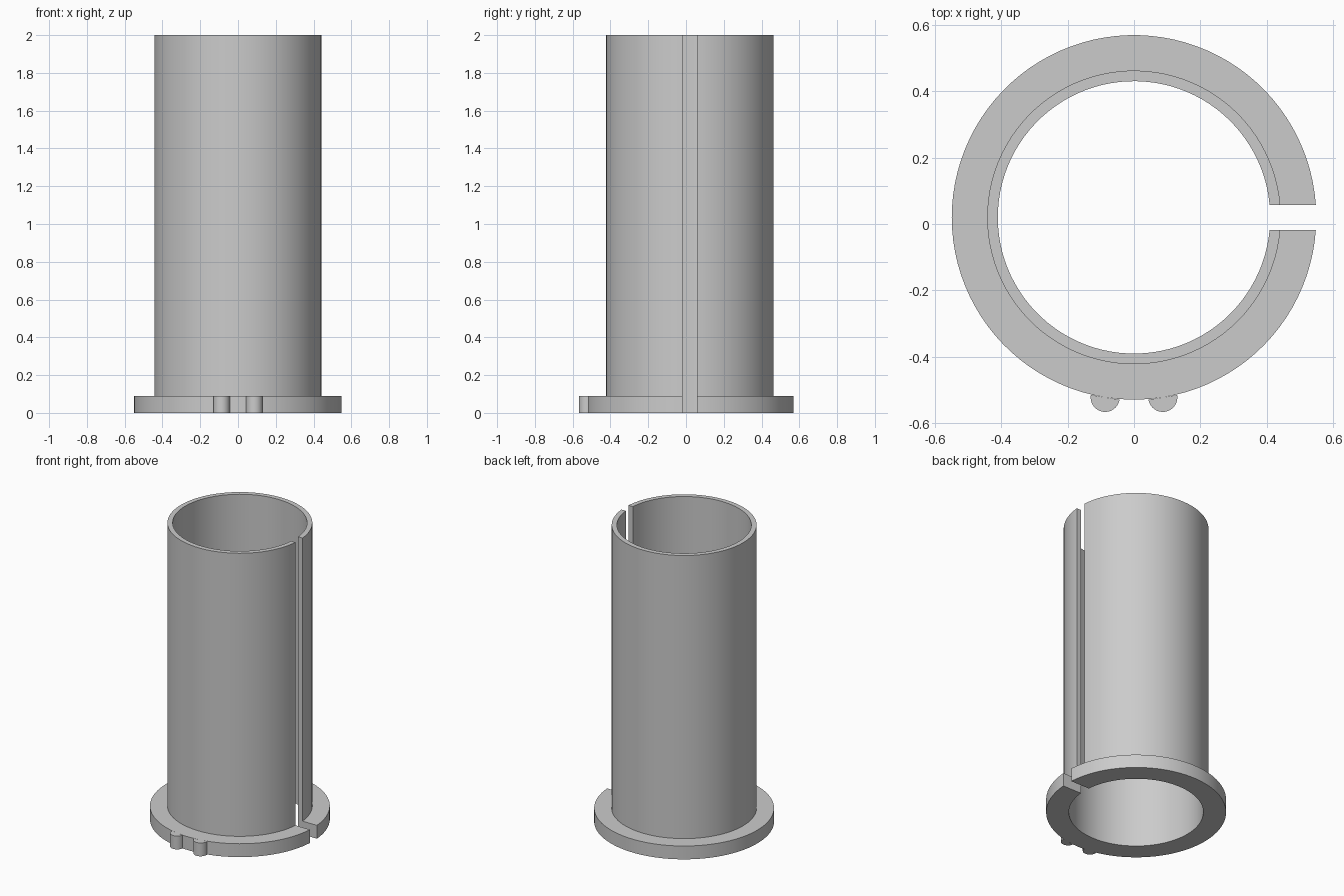
import bpy, bmesh, math

if "Cube" in bpy.data.objects:
    bpy.data.objects.remove(bpy.data.objects["Cube"], do_unlink=True)

CENTRE_Y = 0.02
INNER, TUBE, FLANGE = 0.411, 0.443, 0.55
HEIGHT, FLANGE_TOP = 2.0, 0.09
SLOT_HALF = 0.0375
STEPS = 96

grey = bpy.data.materials.new("plain grey")
grey.use_nodes = True
colour = (0.6, 0.6, 0.6, 1)
grey.diffuse_color = colour
grey.node_tree.nodes["Principled BSDF"].inputs["Base Color"].default_value = colour


def finish(name, bm):
    bmesh.ops.recalc_face_normals(bm, faces=bm.faces)
    mesh = bpy.data.meshes.new(name)
    bm.to_mesh(mesh)
    bm.free()
    mesh.materials.append(grey)
    obj = bpy.data.objects.new(name, mesh)
    obj.location.y = CENTRE_Y
    bpy.context.collection.objects.link(obj)
    bpy.ops.object.select_all(action="DESELECT")
    obj.select_set(True)
    bpy.context.view_layer.objects.active = obj
    bpy.ops.object.shade_smooth_by_angle(angle=math.radians(30))


# Flanged sleeve: L-shaped section swept round, stopping at a parallel-sided slot
section = [(INNER, 0), (FLANGE, 0), (FLANGE, FLANGE_TOP), (TUBE, FLANGE_TOP),
           (TUBE, HEIGHT), (INNER, HEIGHT), (INNER, FLANGE_TOP)]
bm = bmesh.new()
rings = []
for i in range(STEPS + 1):
    ring = []
    for r, z in section:
        start = math.asin(SLOT_HALF / r)
        a = start + (2 * math.pi - 2 * start) * i / STEPS
        ring.append(bm.verts.new((r * math.cos(a), r * math.sin(a), z)))
    rings.append(ring)
n = len(section)
for a, b in zip(rings, rings[1:]):
    for j in range(n):
        k = (j + 1) % n
        bm.faces.new((a[j], a[k], b[k], b[j]))
for ring in (rings[0], rings[-1]):
    bm.faces.new([ring[j] for j in (0, 1, 2, 3, 6)])
    bm.faces.new([ring[j] for j in (3, 4, 5, 6)])
finish("slotted_flanged_sleeve", bm)


# Rounded locating nubs centred on the flange rim
def nub(name, x, radius=0.044, steps=16):
    y = -math.sqrt(FLANGE ** 2 - x ** 2)
    outward = math.atan2(y, x)
    bm = bmesh.new()
    verts = []
    for i in range(steps + 1):
        a = outward - math.pi / 2 + math.pi * i / steps
        verts.append(bm.verts.new((x + radius * math.cos(a), y + radius * math.sin(a), 0)))
    base = bm.faces.new(verts)
    top = bmesh.ops.extrude_face_region(bm, geom=[base])["geom"]
    bmesh.ops.translate(bm, vec=(0, 0, FLANGE_TOP),
                        verts=[v for v in top if isinstance(v, bmesh.types.BMVert)])
    finish(name, bm)


nub("left_nub", 0.087)
nub("right_nub", -0.087)
